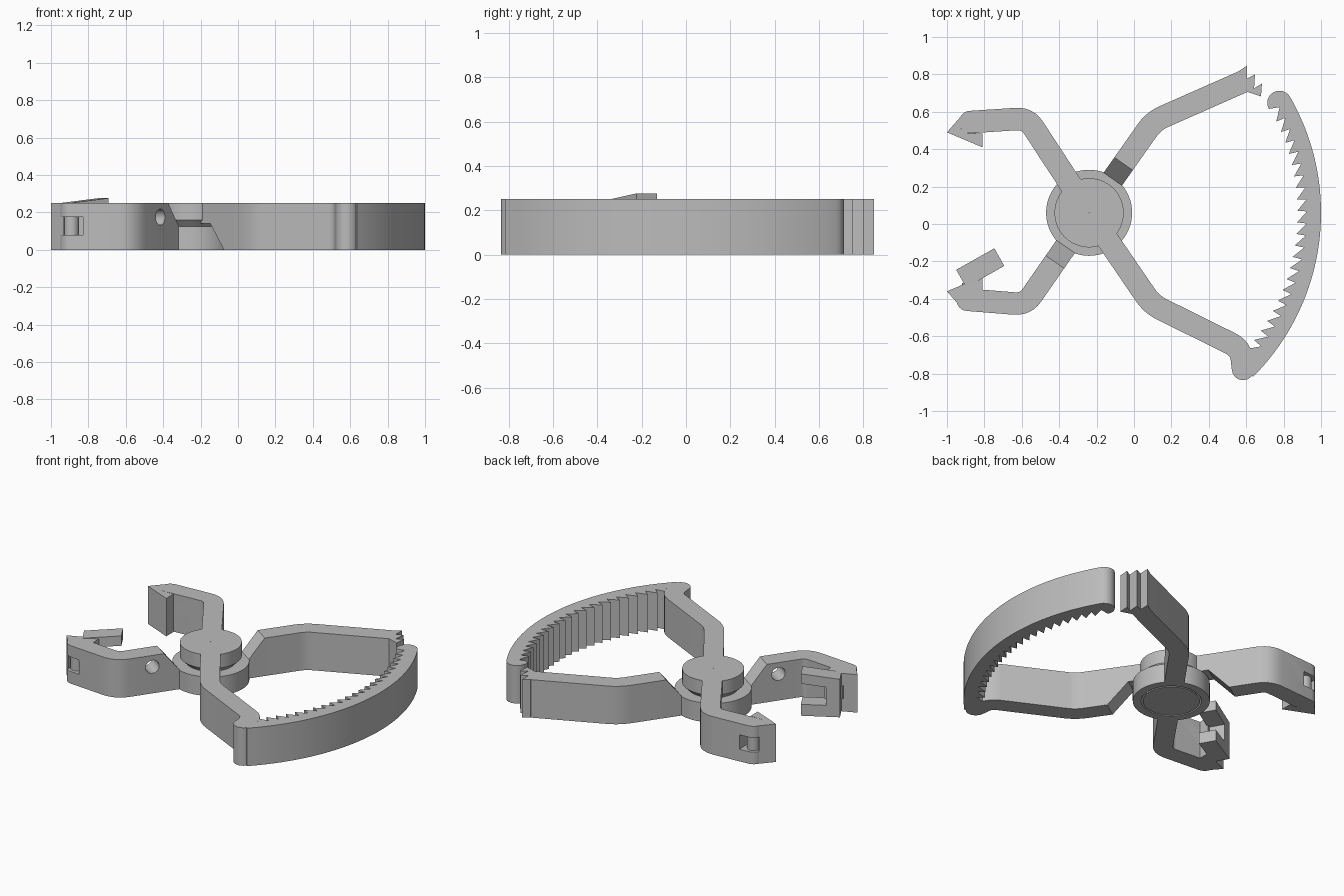
import bpy, bmesh, math
from mathutils import Vector

if "Cube" in bpy.data.objects:
    bpy.data.objects.remove(bpy.data.objects["Cube"])

H = 0.25                       # full height of the clamp
W = 0.12                       # arm width
HUB = Vector((-0.24, 0.06))    # pivot centre

grey = bpy.data.materials.new("plain_grey")
grey.use_nodes = True
grey.diffuse_color = (0.5, 0.5, 0.5, 1)
grey.node_tree.nodes["Principled BSDF"].inputs["Base Color"].default_value = (0.5, 0.5, 0.5, 1)


def finish(name, bm):
    bmesh.ops.recalc_face_normals(bm, faces=bm.faces)
    mesh = bpy.data.meshes.new(name)
    bm.to_mesh(mesh)
    bm.free()
    mesh.materials.append(grey)
    obj = bpy.data.objects.new(name, mesh)
    bpy.context.collection.objects.link(obj)
    return obj


def smooth(obj):
    bpy.ops.object.select_all(action="DESELECT")
    obj.select_set(True)
    bpy.context.view_layer.objects.active = obj
    bpy.ops.object.shade_smooth_by_angle(angle=math.radians(28))


def prism(name, outline, z0=0.0, z1=H):
    bm = bmesh.new()
    face = bm.faces.new([bm.verts.new((p[0], p[1], z0)) for p in outline])
    new = bmesh.ops.extrude_face_region(bm, geom=[face])["geom"]
    for v in new:
        if isinstance(v, bmesh.types.BMVert):
            v.co.z = z1
    return finish(name, bm)


def lathe(name, profile, steps=64):
    """Closed (radius, z) profile turned about the hub."""
    bm = bmesh.new()
    rings = [[bm.verts.new((HUB.x + r * math.cos(math.tau * i / steps),
                            HUB.y + r * math.sin(math.tau * i / steps), z))
              for i in range(steps)] for r, z in profile]
    for a, b in zip(rings, rings[1:] + rings[:1]):
        for i in range(steps):
            j = (i + 1) % steps
            bm.faces.new((a[i], a[j], b[j], b[i]))
    return finish(name, bm)


def wedge(name, direction, profile):
    """(radius, z) profile running outward from the hub, as wide as an arm."""
    d = direction.normalized()
    side = Vector((-d.y, d.x)) * W / 2
    bm = bmesh.new()
    ends = [[bm.verts.new((*(HUB + d * r + side * s), z)) for r, z in profile] for s in (-1, 1)]
    bm.faces.new(ends[0])
    bm.faces.new(ends[1])
    n = len(profile)
    for i in range(n):
        j = (i + 1) % n
        bm.faces.new((ends[0][i], ends[0][j], ends[1][j], ends[1][i]))
    return finish(name, bm)


def ribbon(points, bend=0.09, cap=True):
    """Outline of a strip along a path with softened corners and a round end."""
    pts = [Vector(p) for p in points]
    path = [pts[0]]
    for a, b, c in zip(pts, pts[1:], pts[2:]):
        s = b + (a - b).normalized() * bend
        e = b + (c - b).normalized() * bend
        path += [s.lerp(b, t / 6).lerp(b.lerp(e, t / 6), t / 6) for t in range(7)]
    path.append(pts[-1])
    left, right = [], []
    for i, p in enumerate(path):
        d = (path[min(i + 1, len(path) - 1)] - path[max(i - 1, 0)]).normalized()
        n = Vector((-d.y, d.x)) * W / 2
        left.append(p + n)
        right.append(p - n)
    tip = []
    if cap:
        tip = [path[-1] + n * math.cos(math.pi * k / 12) + d * W / 2 * math.sin(math.pi * k / 12)
               for k in range(1, 12)]
    return left + tip + right[::-1]


def polar(r, deg):
    a = math.radians(deg)
    return HUB + Vector((math.cos(a), math.sin(a))) * r


def cut(obj, cutter):
    cutter.hide_render = True
    mod = obj.modifiers.new("cut", "BOOLEAN")
    mod.operation = "DIFFERENCE"
    mod.solver = "EXACT"
    mod.object = cutter
    bpy.context.view_layer.objects.active = obj
    bpy.ops.object.modifier_apply(modifier=mod.name)
    bpy.data.objects.remove(cutter)


def disc(centre, radius):
    return [centre + Vector((math.cos(math.tau * k / 24), math.sin(math.tau * k / 24))) * radius
            for k in range(24)]


# Hub: waisted upper disc with its pin, and the lower ring around the pin
lathe("hub_pin", [(0.001, 0), (0.17, 0), (0.14, 0.06), (0.14, 0.115), (0.185, 0.16),
                  (0.185, H), (0.001, H)])
lathe("lower_ring", [(0.18, 0), (0.23, 0), (0.23, 0.125), (0.15, 0.125), (0.15, 0.06)])

# Four arms: the first pair belongs to the upper disc, the second to the ring
arms = {
    "upper_jaw_arm": [(-0.57, 0.565), (-0.875, 0.545)],
    "rack_arm": [(0.095, -0.43), (0.57, -0.665), (0.583, -0.775)],
    "lower_jaw_arm": [(-0.58, -0.43), (-0.89, -0.405)],
    "pawl_arm": [(0.105, 0.55), (0.585, 0.762)],
}
over = [(0.1, 0.14), (0.25, 0.14), (0.38, 0), (0.38, H), (0.1, H)]
under = [(0.19, 0), (0.34, 0), (0.34, H), (0.32, H), (0.22, 0.125), (0.19, 0.125)]
built = {}
for name, pts in arms.items():
    on_top = name in ("upper_jaw_arm", "rack_arm")
    d = Vector(pts[0]) - HUB
    start = HUB + d.normalized() * (0.38 if on_top else 0.34)
    built[name] = prism(name, ribbon([start] + pts, 0.06, name != "pawl_arm"))
    wedge(name + "_ramp", d, over if on_top else under)

# Cross hole through the lower jaw arm
d = (Vector(arms["lower_jaw_arm"][0]) - HUB).normalized()
bm = bmesh.new()
bmesh.ops.create_cone(bm, cap_ends=True, segments=32, radius1=0.043, radius2=0.043, depth=0.4)
drill = finish("drill", bm)
drill.rotation_euler = Vector((-d.y, d.x, 0)).to_track_quat("Z", "Y").to_euler()
drill.location = (-0.455, -0.27, 0.175)
cut(built["lower_jaw_arm"], drill)

# Slotted jaw tips with pins, necks and swivelling pads
for name, s in (("upper", 1), ("lower", -1)):
    tip = Vector(arms[name + "_jaw_arm"][-1])
    x, y = tip
    slot = [(x - 0.1, y - 0.1), (x + 0.06, y - 0.1), (x + 0.06, y + 0.1), (x - 0.1, y + 0.1)]
    cut(built[name + "_jaw_arm"], prism("slot", slot, 0.08, 0.175))
    prism(name + "_tip_pin", disc(tip, 0.04), 0.07, 0.185)
    neck = [(x - 0.03, y), (x + 0.03, y), (x + 0.03, y - s * 0.09), (x - 0.03, y - s * 0.09)]
    prism(name + "_pad_neck", neck, 0.085, 0.17)
    pad = [(-1.0, 0.49), (-0.93, 0.57), (-0.925, 0.51), (-0.89, 0.485), (-0.81, 0.485), (-0.81, 0.41)]
    prism(name + "_pad", [(px, py if s > 0 else 0.13 - py) for px, py in pad])

# Turned gripping block: solid root, two prongs, top rising to the open end
inner, outer = Vector((-0.924, -0.292)), Vector((-0.72, -0.177))
along = (outer - inner).normalized()
half = Vector((-along.y, along.x)) * 0.054
span = (outer - inner).length
for name, t0, z0, z1 in (("root", 0, 0, H), ("lower_prong", 0, 0, 0.075), ("upper_prong", 0, 0.185, H)):
    t1 = 0.35 if name == "root" else 1
    a, b = inner + along * span * t0, inner + along * span * t1
    block = prism("grip_" + name, [a - half, b - half, b + half, a + half], z0, z1)
    if z1 == H:
        for v in block.data.vertices:
            if v.co.z > 0.1:
                v.co.z += 0.026 * (v.co.xy - inner).dot(along) / span

# Curved rack with ratchet teeth on its inner side and a round free end
lo, hi, teeth = -41.0, 29.0, 22
step = (hi - lo) / teeth
outline = [polar(1.24, -45 + 75 * k / 40) for k in range(41)]
mid = polar(1.175, 30)
out = (outline[-1] - mid).normalized()
fwd = Vector((-out.y, out.x))
outline += [mid + (out * math.cos(math.pi * k / 12) + fwd * math.sin(math.pi * k / 12)) * 0.065
            for k in range(1, 13)]
for i in range(teeth):
    top = hi - i * step
    outline += [polar(1.165, top), polar(1.113, top - step * 0.95)]
outline += [polar(1.16, lo), polar(1.13, -45)]
prism("curved_rack", outline)

# Pawl teeth at the end of the opposite arm
prism("pawl_teeth", [(0.56, 0.817), (0.604, 0.847), (0.604, 0.778), (0.647, 0.80), (0.642, 0.725),
                     (0.684, 0.751), (0.679, 0.682), (0.608, 0.706), (0.55, 0.74)])

for obj in list(bpy.context.scene.objects):
    if obj.type == "MESH" and grey.name in obj.data.materials:
        smooth(obj)
